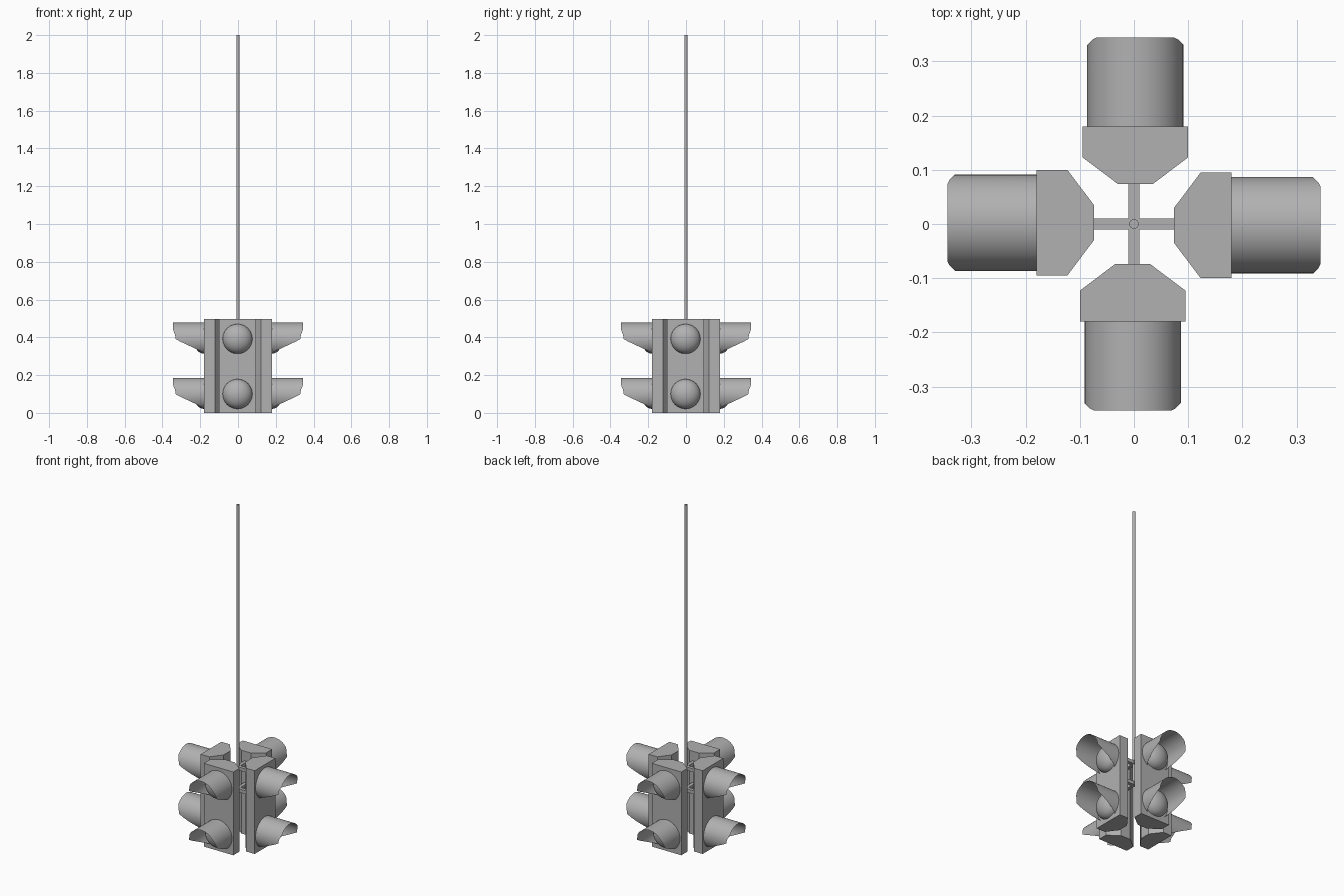
import bpy, bmesh, math
from mathutils import Matrix, Vector

if "Cube" in bpy.data.objects:
    bpy.data.objects.remove(bpy.data.objects["Cube"])

SHIFT = -0.0025          # heads sit slightly off the axis
FRONT = 0.18             # distance of the housing face from the axis
LAMP_Z = (0.097, 0.389)
RADIUS = 0.089           # visor radius
SIDES = ("front", "right", "back", "left")

# dark grey paint
paint = bpy.data.materials.new("grey_paint")
paint.diffuse_color = (0.44, 0.44, 0.44, 1)
paint.use_nodes = True
paint.node_tree.nodes["Principled BSDF"].inputs["Base Color"].default_value = paint.diffuse_color


def finish(bm, name, turn=0.0, smooth=False):
    bm.transform(Matrix.Rotation(turn, 4, 'Z'))
    me = bpy.data.meshes.new(name)
    bm.to_mesh(me)
    bm.free()
    me.materials.append(paint)
    ob = bpy.data.objects.new(name, me)
    bpy.context.collection.objects.link(ob)
    if smooth:
        bpy.ops.object.select_all(action='DESELECT')
        ob.select_set(True)
        bpy.context.view_layer.objects.active = ob
        bpy.ops.object.shade_smooth_by_angle(angle=math.radians(35))
    return ob


def housing(name, turn):
    # six-sided outline with tapered back, extruded upward
    half = [(0.0975, -FRONT), (0.0975, -0.123), (0.0325, -0.074)]
    outline = half + [(-x, y) for x, y in reversed(half)]
    bm = bmesh.new()
    face = bm.faces.new([bm.verts.new((x + SHIFT, y, 0.0)) for x, y in outline])
    top = bmesh.ops.extrude_face_region(bm, geom=[face])["geom"]
    bmesh.ops.translate(bm, vec=(0, 0, 0.497),
                        verts=[v for v in top if isinstance(v, bmesh.types.BMVert)])
    bmesh.ops.recalc_face_normals(bm, faces=bm.faces)
    finish(bm, name, turn)


def reach(x, dz):
    # visor edge: slanted below the middle, chamfered corners above it
    if dz < 0:
        return FRONT + 0.15 * (1 + dz / 0.07)
    return min(0.344, 0.33 + (RADIUS - abs(x)))


def visor(name, turn, z):
    # open sheet tube, cut away below
    steps = 32
    end = -math.asin(0.07 / RADIUS)
    bm = bmesh.new()
    rows = []
    for i in range(steps + 1):
        a = end + (math.pi - 2 * end) * i / steps
        x, dz = RADIUS * math.cos(a), RADIUS * math.sin(a)
        rows.append([bm.verts.new((x + SHIFT, -y, z + dz)) for y in (FRONT, reach(x, dz))])
    for p, q in zip(rows, rows[1:]):
        bm.faces.new((p[0], p[1], q[1], q[0]))
    bmesh.ops.remove_doubles(bm, verts=bm.verts, dist=1e-5)
    bmesh.ops.recalc_face_normals(bm, faces=bm.faces)
    finish(bm, name, turn, True)


def lens(name, turn, z):
    # flattened dome, cut flush with the housing face
    bm = bmesh.new()
    bmesh.ops.create_uvsphere(bm, u_segments=24, v_segments=14, radius=0.079)
    bm.transform(Matrix.Translation((SHIFT, -FRONT, z + 0.003))
                 @ Matrix.Diagonal((1, 0.72, 1, 1))
                 @ Matrix.Rotation(math.pi / 2, 4, 'X'))
    bmesh.ops.bisect_plane(bm, geom=bm.verts[:] + bm.edges[:] + bm.faces[:],
                           plane_co=Vector((0, -FRONT, 0)), plane_no=(0, 1, 0),
                           clear_outer=True)
    finish(bm, name, turn, True)


def arm(name, turn, z):
    # square bracket from the pole to the back of a housing
    bm = bmesh.new()
    bmesh.ops.create_cube(bm, size=1.0)
    bm.transform(Matrix.Translation((0, -0.0385, z)) @ Matrix.Diagonal((0.02, 0.075, 0.02, 1)))
    finish(bm, name, turn)


# four signal heads around the pole
for k, side in enumerate(SIDES):
    turn = k * math.pi / 2
    housing(side + "_housing", turn)
    for level, z in zip(("lower", "upper"), LAMP_Z):
        visor(f"{side}_{level}_visor", turn, z)
        lens(f"{side}_{level}_lens", turn, z)
    for level, z in zip(("lower", "upper"), (0.30, 0.43)):
        arm(f"{side}_{level}_arm", turn, z)

# hanging pole
bm = bmesh.new()
bmesh.ops.create_cone(bm, cap_ends=True, segments=16, radius1=0.0085, radius2=0.0085, depth=1.71)
bm.transform(Matrix.Translation((0, 0, 1.145)))
finish(bm, "hanging_pole", 0, True)
